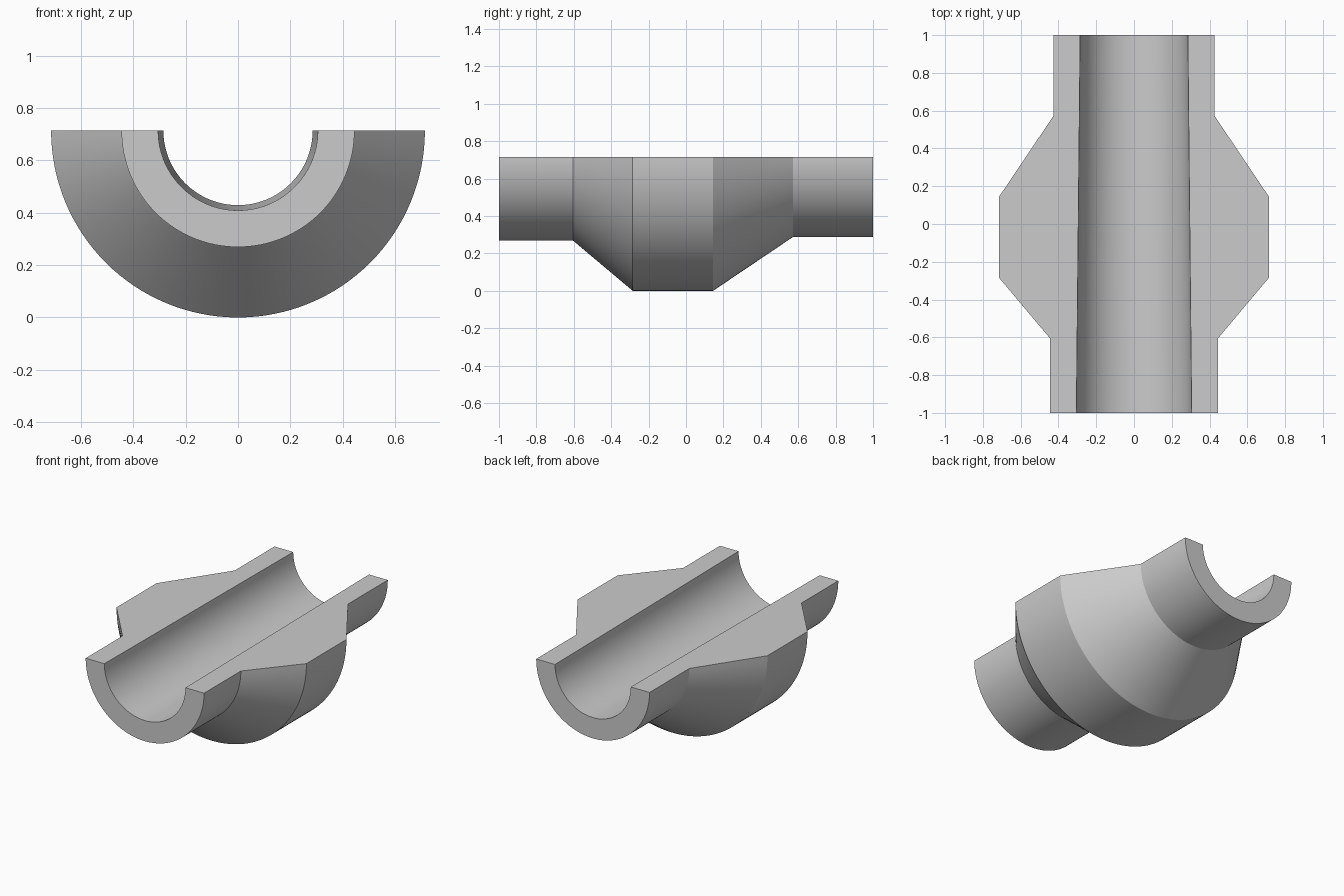
import bpy, bmesh, math

if "Cube" in bpy.data.objects:
    bpy.data.objects.remove(bpy.data.objects["Cube"])

AXIS_Z = 0.714
SEGMENTS = 64

# Closed wall section as (y, radius): outer skin front to back, then tapered bore
section = [(-1, 0.445), (-0.605, 0.445), (-0.285, 0.714), (0.145, 0.714),
           (0.573, 0.426), (1, 0.426), (1, 0.285), (-1, 0.305)]

# Sweep the section through the lower half turn around the y axis
bm = bmesh.new()
rings = []
for i in range(SEGMENTS + 1):
    a = math.pi * i / SEGMENTS
    rings.append([bm.verts.new((r * math.cos(a), y, AXIS_Z - r * math.sin(a)))
                  for y, r in section])
n = len(section)
for r0, r1 in zip(rings, rings[1:]):
    for j in range(n):
        k = (j + 1) % n
        bm.faces.new((r0[j], r0[k], r1[k], r1[j]))

# Flat cut faces on top
bm.faces.new(rings[0])
bm.faces.new(rings[-1][::-1])
bmesh.ops.recalc_face_normals(bm, faces=bm.faces)

mesh = bpy.data.meshes.new("half_sleeve")
bm.to_mesh(mesh)
bm.free()
sleeve = bpy.data.objects.new("half_sleeve", mesh)
bpy.context.collection.objects.link(sleeve)
bpy.context.view_layer.objects.active = sleeve
sleeve.select_set(True)
bpy.ops.object.shade_smooth_by_angle(angle=math.radians(25))
